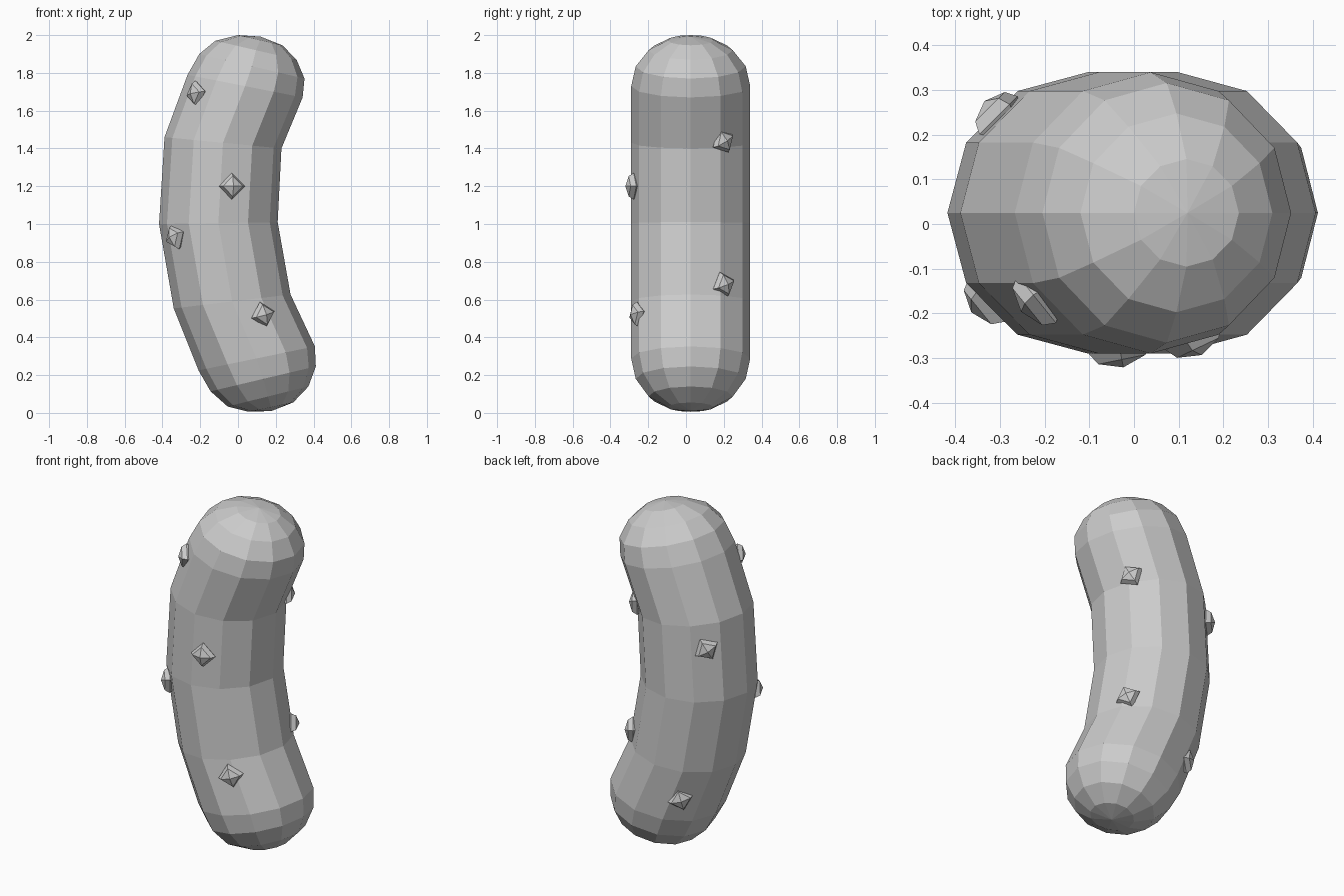
import bpy, bmesh, math
from mathutils import Vector, Matrix

if "Cube" in bpy.data.objects:
    bpy.data.objects.remove(bpy.data.objects["Cube"])

SIDES, RADIUS, Y0 = 12, 0.315, 0.025
# Each body ring: left x, z and right x, z of its edge, plus its latitude on the end cap
RINGS = [
    (0.056, 0.006, 0.292, 0.055, 67.5), (-0.055, 0.034, 0.373, 0.14, 45),
    (-0.145, 0.114, 0.412, 0.246, 22.5), (-0.209, 0.225, 0.407, 0.352, 0),
    (-0.34, 0.553, 0.278, 0.627, 0), (-0.418, 1.0, 0.21, 1.01, 0),
    (-0.389, 1.46, 0.23, 1.4, 0), (-0.267, 1.79, 0.342, 1.67, 0),
    (-0.205, 1.90, 0.352, 1.77, 22.5), (-0.12, 1.97, 0.31, 1.87, 45),
    (0.0, 2.0, 0.235, 1.946, 67.5)]
POLES = [(0.177, Y0, 0.01), (0.12, Y0, 1.992)]


def finish(bm, name):
    bmesh.ops.recalc_face_normals(bm, faces=bm.faces)
    mesh = bpy.data.meshes.new(name)
    bm.to_mesh(mesh)
    bm.free()
    obj = bpy.data.objects.new(name, mesh)
    bpy.context.collection.objects.link(obj)
    return obj


def loft(name, rings, poles):
    """Skin a list of closed rings and close both ends with fans."""
    bm = bmesh.new()
    rows = [[bm.verts.new(p) for p in ring] for ring in rings]
    n = len(rows[0])
    for a, b in zip(rows, rows[1:]):
        for i in range(n):
            j = (i + 1) % n
            bm.faces.new((a[i], a[j], b[j], b[i]))
    for row, pole in zip((rows[0], rows[-1]), poles):
        tip = bm.verts.new(pole)
        for i in range(n):
            bm.faces.new((row[i], row[(i + 1) % n], tip))
    return finish(bm, name)


# Curved body with rounded ends
rings = []
for lx, lz, rx, rz, lat in RINGS:
    ry = RADIUS * math.cos(math.radians(lat))
    mid = Vector(((lx + rx) / 2, Y0, (lz + rz) / 2))
    half = Vector(((rx - lx) / 2, 0, (rz - lz) / 2))
    rings.append([mid + half * math.cos(t) + Vector((0, ry * math.sin(t), 0))
                  for t in (2 * math.pi * i / SIDES for i in range(SIDES))])
loft("body", rings, POLES)


def axis_x(z):
    """Centre of the body at a height."""
    mids = [((r[0] + r[2]) / 2, (r[1] + r[3]) / 2) for r in RINGS]
    for (x0, z0), (x1, z1) in zip(mids, mids[1:]):
        if z <= z1:
            return x0 + (x1 - x0) * (z - z0) / (z1 - z0)
    return mids[-1][0]


# Small faceted bumps: x, y, z and twist about the outward direction
BUMPS = [(-0.03, -0.29, 1.20, 0), (0.14, -0.27, 0.52, 15), (-0.33, -0.17, 0.93, 25),
         (-0.22, -0.17, 1.69, 10), (0.19, 0.20, 1.44, 30), (0.21, 0.20, 0.68, 20),
         (-0.31, 0.25, 1.31, 30), (-0.15, 0.265, 0.39, 15)]
PROFILE = [(0.05, -0.028), (0.07, 0.0), (0.054, 0.027)]   # radius, height
for k, (x, y, z, twist) in enumerate(BUMPS):
    out = Vector((x - axis_x(z), y - Y0, 0)).normalized()
    pos = Vector((axis_x(z), Y0, z)) + out * 0.308
    m = (Matrix.Translation(pos) @ out.to_track_quat('Z', 'Y').to_matrix().to_4x4()
         @ Matrix.Rotation(math.radians(twist), 4, 'Z'))
    rows = [[m @ Vector((r * math.cos(i * math.pi / 2), r * math.sin(i * math.pi / 2), h))
             for i in range(4)] for r, h in PROFILE]
    loft(f"bump_{k + 1}", rows, [m @ Vector((0, 0, -0.04)), m @ Vector((0, 0, 0.045))])
